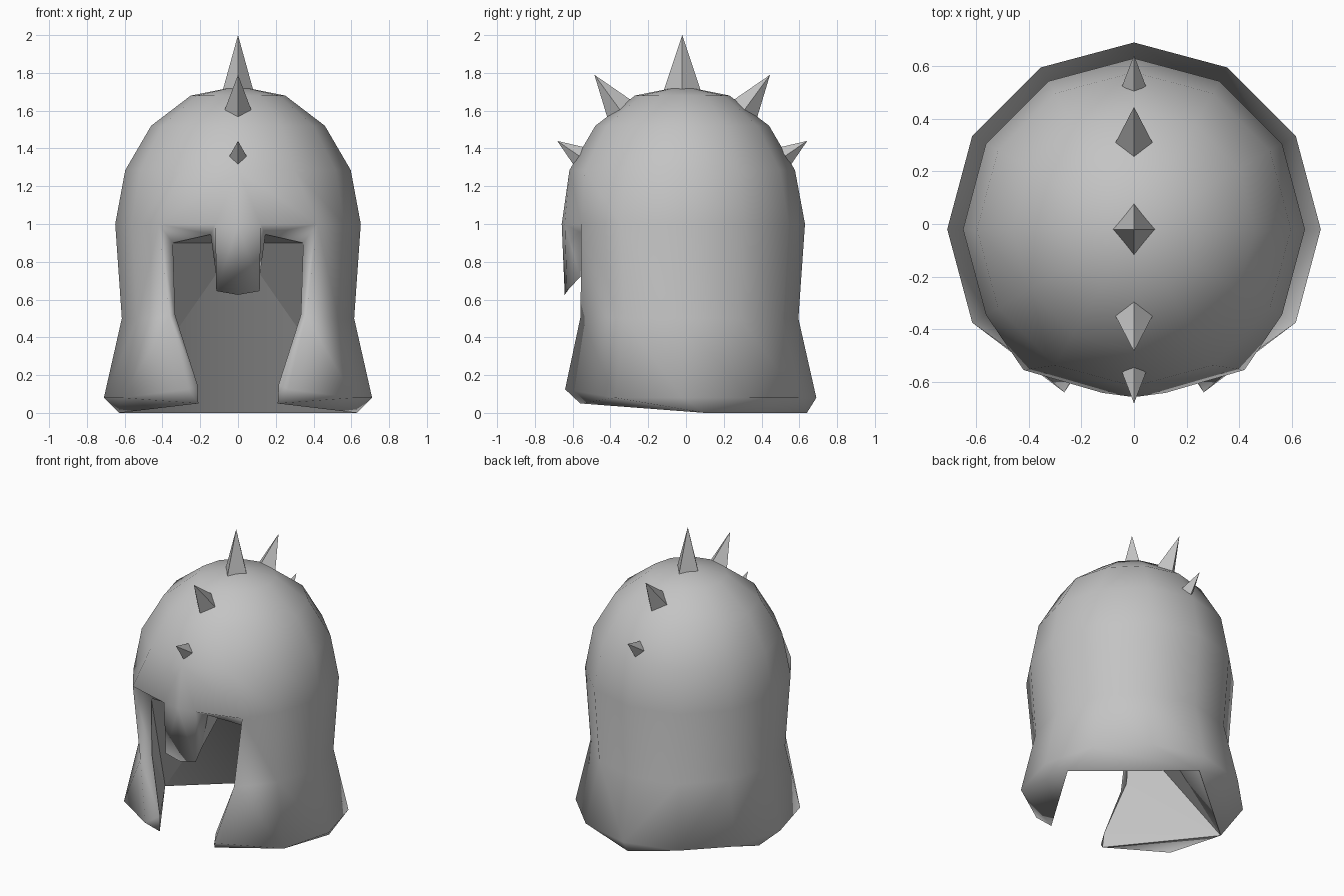
import bpy, bmesh
from math import sin, cos, radians
from mathutils import Vector

old = bpy.data.objects.get("Cube")
if old:
    bpy.data.objects.remove(old)

CY = -0.02  # y of the helmet's axis
PEAK = Vector((0, -.05, .90))  # top of the lining

steel = bpy.data.materials.new("grey steel")
steel.use_nodes = True
grey = (0.55, 0.55, 0.55, 1)
steel.diffuse_color = grey
steel.node_tree.nodes["Principled BSDF"].inputs["Base Color"].default_value = grey


def make_object(name, bm):
    mesh = bpy.data.meshes.new(name)
    bm.to_mesh(mesh)
    bm.free()
    mesh.materials.append(steel)
    obj = bpy.data.objects.new(name, mesh)
    bpy.context.collection.objects.link(obj)


# Helmet shell: left half, columns every 30 degrees from the front round to the back
rings = [(1.68, .25), (1.52, .46), (1.285, .597), (1.0, .65), (.5, .615), (.08, .71)]
BROW, HEM = 3, 5
cheek_edge = {3: (.42, -.555, 1.0), 4: (.36, -.558, .51), 5: (.265, -.64, .125)}

bm = bmesh.new()
grid = {}
for i, (z, r) in enumerate(rings):
    for a in range(7):
        if a == 0 and i > BROW:
            continue
        co = (round(r * sin(radians(30 * a)), 5), CY - r * cos(radians(30 * a)), z)
        if a == 1:
            co = cheek_edge.get(i, co)
        grid[i, a] = bm.verts.new(co)
grid[BROW, 0].co.y = -.658
crown = bm.verts.new((0, CY, 1.73))
nose_top = bm.verts.new((.12, -.642, 1.0))
nose_side = bm.verts.new((.115, -.63, .645))
nose_tip = bm.verts.new((0, -.642, .625))


def face(*verts, smooth=True):
    bm.faces.new(verts).smooth = smooth


for a in range(6):
    face(crown, grid[0, a], grid[0, a + 1])
    for i in range(HEM):
        if a > 0 or i < BROW - 1:
            face(grid[i, a], grid[i + 1, a], grid[i + 1, a + 1], grid[i, a + 1])

# Brow and nose guard
brow_end, cheek_mid, cheek_low = (grid[i, 1] for i in (3, 4, 5))
face(grid[2, 0], grid[BROW, 0], nose_top)
face(grid[2, 0], nose_top, brow_end, grid[2, 1])
face(grid[BROW, 0], nose_tip, nose_side, nose_top)

# Corners of the coarse lining
toe = bm.verts.new((.21, -.56, .05))
side = bm.verts.new((.63, .10, 0))
heel = bm.verts.new((0, .64, 0))
peak = bm.verts.new(PEAK)
in_brow = bm.verts.new((.345, -.46, .90))
in_mid = bm.verts.new((.333, -.47, .52))
in_low = bm.verts.new((.215, -.55, .15))
in_nose_top = bm.verts.new((.145, -.54, .945))
in_nose_side = bm.verts.new((.115, -.56, .72))
in_nose_tip = bm.verts.new((0, -.56, .74))

# Underside of the hem
hem = [grid[HEM, a] for a in range(1, 7)]
face(hem[0], hem[1], toe)
face(hem[1], side, toe)
face(hem[1], hem[2], side)
face(hem[2], hem[3], side)
face(hem[3], heel, side)
face(hem[3], hem[4], heel)
face(hem[4], hem[5], heel)

# Thickness of the brow, nose and cheek edges
face(brow_end, nose_top, in_nose_top, in_brow)
face(nose_top, nose_side, in_nose_side, in_nose_top)
face(nose_side, nose_tip, in_nose_tip, in_nose_side)
face(brow_end, in_brow, in_mid, cheek_mid)
face(cheek_mid, in_mid, in_low, cheek_low)
face(cheek_low, in_low, toe)

# Lining: smooth back and brow, flat cheeks and nose
face(side, heel, peak)
face(in_brow, peak, in_nose_top)
for tri in ((side, peak, in_brow), (side, in_brow, in_mid), (side, in_mid, in_low),
            (side, in_low, toe), (peak, in_nose_side, in_nose_top),
            (peak, in_nose_tip, in_nose_side)):
    face(*tri, smooth=False)

bmesh.ops.mirror(bm, geom=bm.verts[:] + bm.edges[:] + bm.faces[:],
                 axis='X', merge_dist=.001)
bmesh.ops.remove_doubles(bm, verts=bm.verts, dist=.0005)
bmesh.ops.recalc_face_normals(bm, faces=bm.faces)

# The back and brow of the lining face up into the dome
for f in bm.faces:
    if any((v.co - PEAK).length < .001 for v in f.verts):
        if max(v.co.y for v in f.verts) > .6 or min(v.co.z for v in f.verts) > .89:
            f.normal_flip()
make_object("helmet_shell", bm)


# Crest spikes: four-sided pyramids, one edge facing forward
def spike(name, base, tip, half_width, half_length):
    base, tip = Vector(base), Vector(tip)
    across = Vector((1, 0, 0))
    along = (tip - base).normalized().cross(across)
    bm = bmesh.new()
    corners = [bm.verts.new(base + d) for d in (
        across * half_width, along * half_length,
        -across * half_width, -along * half_length)]
    top = bm.verts.new(tip)
    bm.faces.new(corners)
    for k in range(4):
        bm.faces.new((corners[k], corners[(k + 1) % 4], top))
    bmesh.ops.recalc_face_normals(bm, faces=bm.faces)
    make_object(name, bm)


spike("crown_spike", (0, CY, 1.70), (0, CY, 2.0), .083, .10)
for label, s in (("front", -1), ("back", 1)):
    spike(label + "_upper_spike", (0, CY + s * .33, 1.605), (0, CY + s * .465, 1.79), .07, .08)
    spike(label + "_lower_spike", (0, CY + s * .545, 1.36), (0, CY + s * .662, 1.44), .045, .055)
